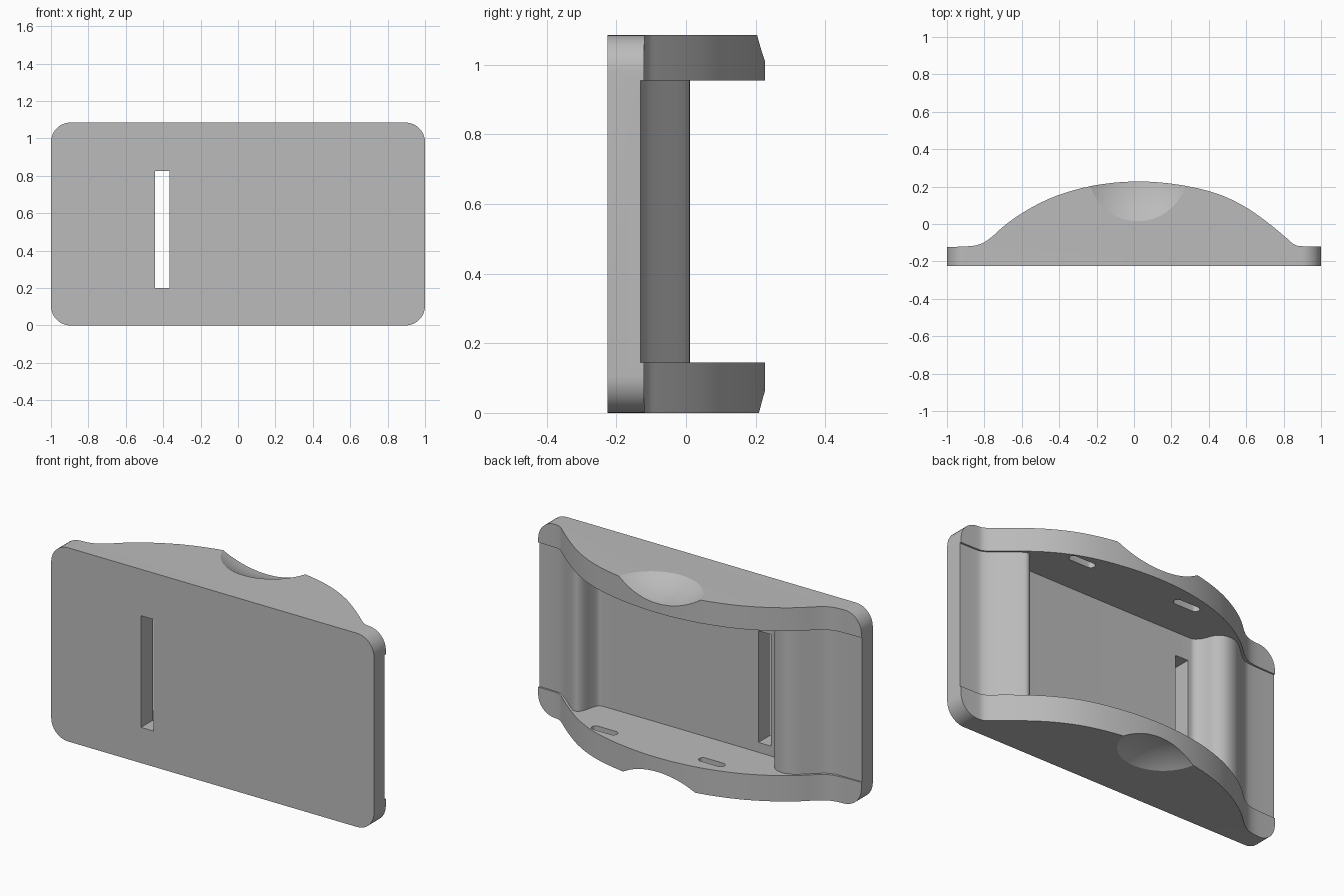
import bpy, bmesh, math
from mathutils import Vector

cube = bpy.data.objects.get("Cube")
if cube:
    bpy.data.objects.remove(cube, do_unlink=True)

HEIGHT, FRONT = 1.085, -0.225
LOW, HIGH = 0.145, 0.955        # inner faces of the two flanges


def finish(name, bm):
    bmesh.ops.recalc_face_normals(bm, faces=bm.faces)
    me = bpy.data.meshes.new(name)
    bm.to_mesh(me)
    bm.free()
    ob = bpy.data.objects.new(name, me)
    bpy.context.collection.objects.link(ob)
    return ob


def prism(name, outline, lo, hi, axis="z"):
    """Extrude a 2D outline along z (outline in x, y) or y (outline in x, z)."""
    bm = bmesh.new()
    place = (lambda a, b, t: (a, b, t)) if axis == "z" else (lambda a, b, t: (a, t, b))
    face = bm.faces.new([bm.verts.new(place(a, b, lo)) for a, b in outline])
    geo = bmesh.ops.extrude_face_region(bm, geom=[face])["geom"]
    step = Vector(place(0, 0, hi - lo))
    bmesh.ops.translate(bm, vec=step, verts=[v for v in geo if isinstance(v, bmesh.types.BMVert)])
    return finish(name, bm)


def rounded_rect(cx, cy, w, h, r, steps=10):
    pts = []
    for q, (sx, sy) in enumerate([(1, 1), (-1, 1), (-1, -1), (1, -1)]):
        for i in range(steps + 1):
            a = math.pi / 2 * (q + i / steps)
            pts.append((cx + sx * (w / 2 - r) + r * math.cos(a),
                        cy + sy * (h / 2 - r) + r * math.sin(a)))
    return pts


def soften(pts, rounds=2):
    """Corner cutting that keeps both end points."""
    for _ in range(rounds):
        new = [pts[0]]
        for (ax, ay), (bx, by) in zip(pts, pts[1:]):
            new += [(ax * .75 + bx * .25, ay * .75 + by * .25),
                    (ax * .25 + bx * .75, ay * .25 + by * .75)]
        pts = new + [pts[-1]]
    return pts


def boolean(ob, tool, op):
    tool.hide_render = True
    mod = ob.modifiers.new(op.lower(), "BOOLEAN")
    mod.operation, mod.solver, mod.object = op, "EXACT", tool
    bpy.context.view_layer.objects.active = ob
    bpy.ops.object.modifier_apply(modifier=mod.name)
    bpy.data.objects.remove(tool, do_unlink=True)


def closed(curve, depth):
    return curve + [(curve[-1][0], depth), (curve[0][0], depth)]


# Flange curve: flat ends rising to a broad arch
arch = soften([(-1.1, -.125), (-.93, -.122), (-.83, -.115), (-.77, -.08), (-.68, .005),
               (-.55, .09), (-.4, .16), (-.2, .213), (.03, .232), (.25, .212),
               (.45, .165), (.6, .092), (.72, .005), (.81, -.07), (.86, -.115),
               (.9, -.12), (1.1, -.12)])
# Middle curve: a post near each end with a flat floor between
floor = soften([(-1.1, -.13), (-.86, -.13), (-.8, -.12), (-.74, -.07), (-.67, -.005),
                (-.62, .013), (-.57, .01), (-.53, -.02), (-.51, -.08), (-.48, -.117),
                (-.45, -.12), (.59, -.12), (.62, -.117), (.635, -.08), (.65, -.01),
                (.68, .014), (.71, -.002), (.8, -.078), (.86, -.124), (.9, -.13),
                (1.1, -.13)])

body = prism("curved_bracket", closed(floor, -.28), .06, 1.03)
for lo, hi in ((-.1, LOW), (HIGH, HEIGHT + .1)):
    boolean(body, prism("flange", closed(arch, -.3), lo, hi), "UNION")

# Rounded outline of the whole plate
outline = rounded_rect(0, HEIGHT / 2, 2, HEIGHT, .105)
boolean(body, prism("plate_outline", outline, FRONT, .5, "y"), "INTERSECT")

# Upright slot through the plate
slot = [(-.443, .2), (-.365, .2), (-.365, .825), (-.443, .825)]
boolean(body, prism("plate_slot", slot, -.4, .2, "y"), "DIFFERENCE")

# Shallow round scoops in the outer faces of the flanges
for edge, side, radius, depth, y in ((HEIGHT, 1, .265, .08, .28), (0, -1, .225, .065, .245)):
    ball = (radius ** 2 + depth ** 2) / (2 * depth)
    bm = bmesh.new()
    bmesh.ops.create_uvsphere(bm, u_segments=96, v_segments=64, radius=ball)
    bmesh.ops.translate(bm, verts=bm.verts, vec=(.02, y, edge + side * (ball - depth)))
    boolean(body, finish("scoop", bm), "DIFFERENCE")

# Small pockets in the inner faces of the flanges
for x in (-.24, .425):
    pocket = rounded_rect(x, .113, .155, .045, .022, 6)
    for lo, hi in ((LOW - .06, LOW + .05), (HIGH - .05, HIGH + .06)):
        boolean(body, prism("pocket", pocket, lo, hi), "DIFFERENCE")

# Single grey finish
grey = bpy.data.materials.new("plain_grey")
grey.use_nodes = True
grey.diffuse_color = (.5, .5, .5, 1)
grey.node_tree.nodes["Principled BSDF"].inputs["Base Color"].default_value = (.5, .5, .5, 1)
body.data.materials.clear()
body.data.materials.append(grey)
for p in body.data.polygons:
    p.material_index = 0

bpy.ops.object.select_all(action="DESELECT")
body.select_set(True)
bpy.context.view_layer.objects.active = body
bpy.ops.object.shade_smooth_by_angle(angle=math.radians(30))
